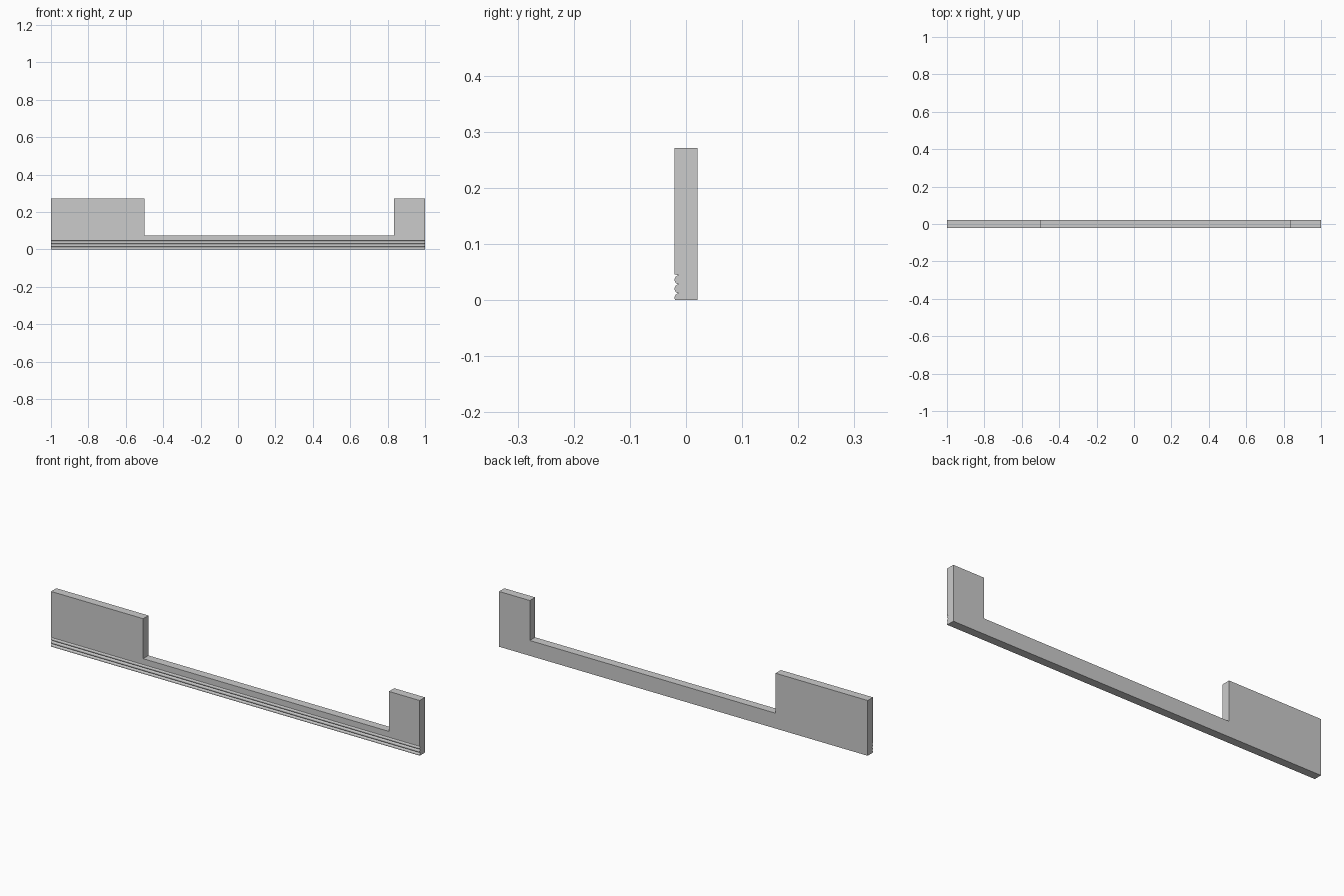
import bpy, bmesh, math

if "Cube" in bpy.data.objects:
    bpy.data.objects.remove(bpy.data.objects["Cube"])

HALF_T, TOP = 0.0205, 0.271
BEAD_R, GROOVE_TOP = 0.008, 0.044

# Cross-section (y, z): flat board with three rounded beads at the front foot
section = [(HALF_T, 0), (HALF_T, TOP), (-HALF_T, TOP), (-HALF_T, GROOVE_TOP + 0.002),
           (-HALF_T + BEAD_R, GROOVE_TOP)]
for cz in (0.036, 0.020, 0.004):
    for i in range(1, 9):
        a = math.pi * i / 8
        z = cz + BEAD_R * math.cos(a)
        if z > 0.0005:
            section.append((-HALF_T + BEAD_R - BEAD_R * math.sin(a), z))
section.append((-HALF_T + 0.001, 0))


def extrude(name, points, vec):
    bm = bmesh.new()
    face = bm.faces.new([bm.verts.new(p) for p in points])
    out = bmesh.ops.extrude_face_region(bm, geom=[face])
    bmesh.ops.translate(bm, vec=vec, verts=[v for v in out["geom"] if isinstance(v, bmesh.types.BMVert)])
    bmesh.ops.recalc_face_normals(bm, faces=bm.faces)
    mesh = bpy.data.meshes.new(name)
    bm.to_mesh(mesh)
    bm.free()
    ob = bpy.data.objects.new(name, mesh)
    bpy.context.collection.objects.link(ob)
    return ob


# Skirting board
board = extrude("skirting_board", [(-1, y, z) for y, z in section], (2, 0, 0))

# Wide opening cut from the upper edge
cutter = extrude("opening_cutter", [(-0.5, -0.1, 0.075), (0.833, -0.1, 0.075),
                                    (0.833, -0.1, 0.4), (-0.5, -0.1, 0.4)], (0, 0.2, 0))
cutter.hide_render = True
mod = board.modifiers.new("opening", "BOOLEAN")
mod.operation = "DIFFERENCE"
mod.solver = "EXACT"
mod.object = cutter
bpy.context.view_layer.objects.active = board
board.select_set(True)
bpy.ops.object.modifier_apply(modifier="opening")
bpy.data.objects.remove(cutter)
